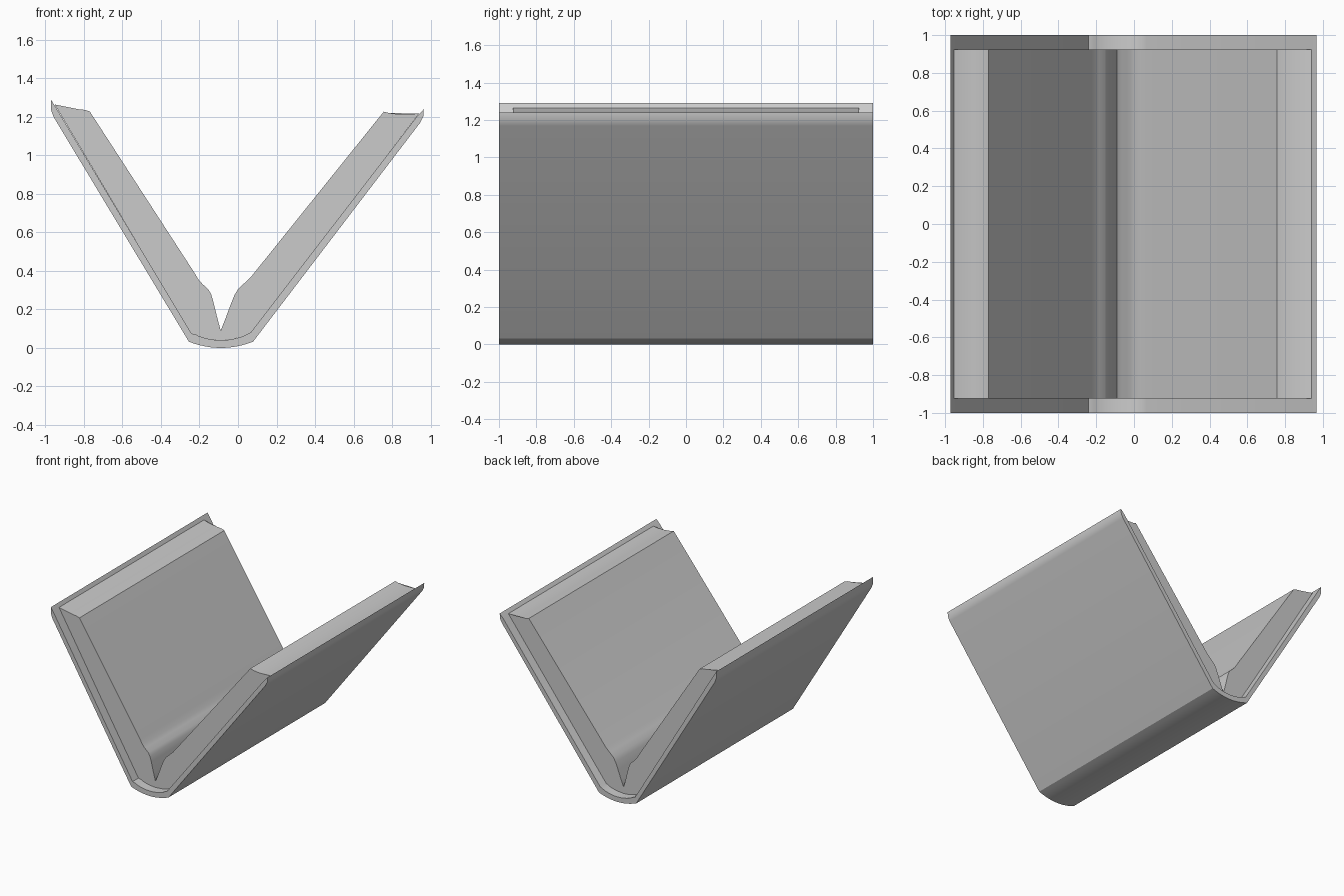
import bpy, bmesh, math

if "Cube" in bpy.data.objects:
    bpy.data.objects.remove(bpy.data.objects["Cube"])


def extrude_profile(name, points, half_depth):
    """Extrude an x-z outline along y, symmetric about y = 0."""
    bm = bmesh.new()
    front = [bm.verts.new((x, -half_depth, z)) for x, z in points]
    back = [bm.verts.new((x, half_depth, z)) for x, z in points]
    caps = [bm.faces.new(front), bm.faces.new(back[::-1])]
    n = len(points)
    for i in range(n):
        j = (i + 1) % n
        bm.faces.new((front[i], back[i], back[j], front[j]))
    bmesh.ops.triangulate(bm, faces=caps)
    bmesh.ops.recalc_face_normals(bm, faces=bm.faces)
    mesh = bpy.data.meshes.new(name)
    bm.to_mesh(mesh)
    bm.free()
    obj = bpy.data.objects.new(name, mesh)
    bpy.context.collection.objects.link(obj)
    bpy.context.view_layer.objects.active = obj
    obj.select_set(True)
    bpy.ops.object.shade_smooth_by_angle(angle=math.radians(30))
    obj.select_set(False)
    return obj


def sag(x0, x1, z_end, z_mid, steps=12):
    """Shallow parabolic arc from x0 to x1, lowest in the middle."""
    pts = []
    for i in range(steps + 1):
        t = i / steps
        u = 2 * t - 1
        pts.append((x0 + (x1 - x0) * t, z_mid + (z_end - z_mid) * u * u))
    return pts


# Cover: two thin boards joined by a rounded spine
outer = [(-0.972, 1.29), (-0.972, 1.237), (-0.957, 1.198)] + sag(-0.255, 0.078, 0.032, 0.0) \
    + [(0.945, 1.168), (0.962, 1.2), (0.965, 1.24)]
inner = [(0.93, 1.203), (0.066, 0.08), (0.04, 0.068)] \
    + sag(0.03, -0.205, 0.062, 0.04) + [(-0.215, 0.068), (-0.242, 0.075), (-0.945, 1.247)]
extrude_profile("cover", outer + inner, 1.0)

# Left page block, with hollowed fore edge and curl into the gutter
left = [(-0.09, 0.04), (-0.09, 0.09), (-0.11, 0.165), (-0.128, 0.24), (-0.14, 0.28),
        (-0.155, 0.305), (-0.185, 0.332), (-0.205, 0.355), (-0.225, 0.388),
        (-0.77, 1.228), (-0.795, 1.236), (-0.85, 1.242), (-0.91, 1.252), (-0.952, 1.264),
        (-0.242, 0.072), (-0.205, 0.06), (-0.15, 0.045)]
extrude_profile("left_pages", left, 0.925)

# Right page block
right = [(-0.09, 0.04), (-0.09, 0.09), (-0.066, 0.15), (-0.04, 0.22), (-0.018, 0.275),
         (0.002, 0.308), (0.035, 0.338), (0.07, 0.372), (0.757, 1.227), (0.785, 1.22),
         (0.84, 1.213), (0.9, 1.213), (0.94, 1.217), (0.066, 0.076), (0.03, 0.06), (-0.03, 0.045)]
extrude_profile("right_pages", right, 0.925)
